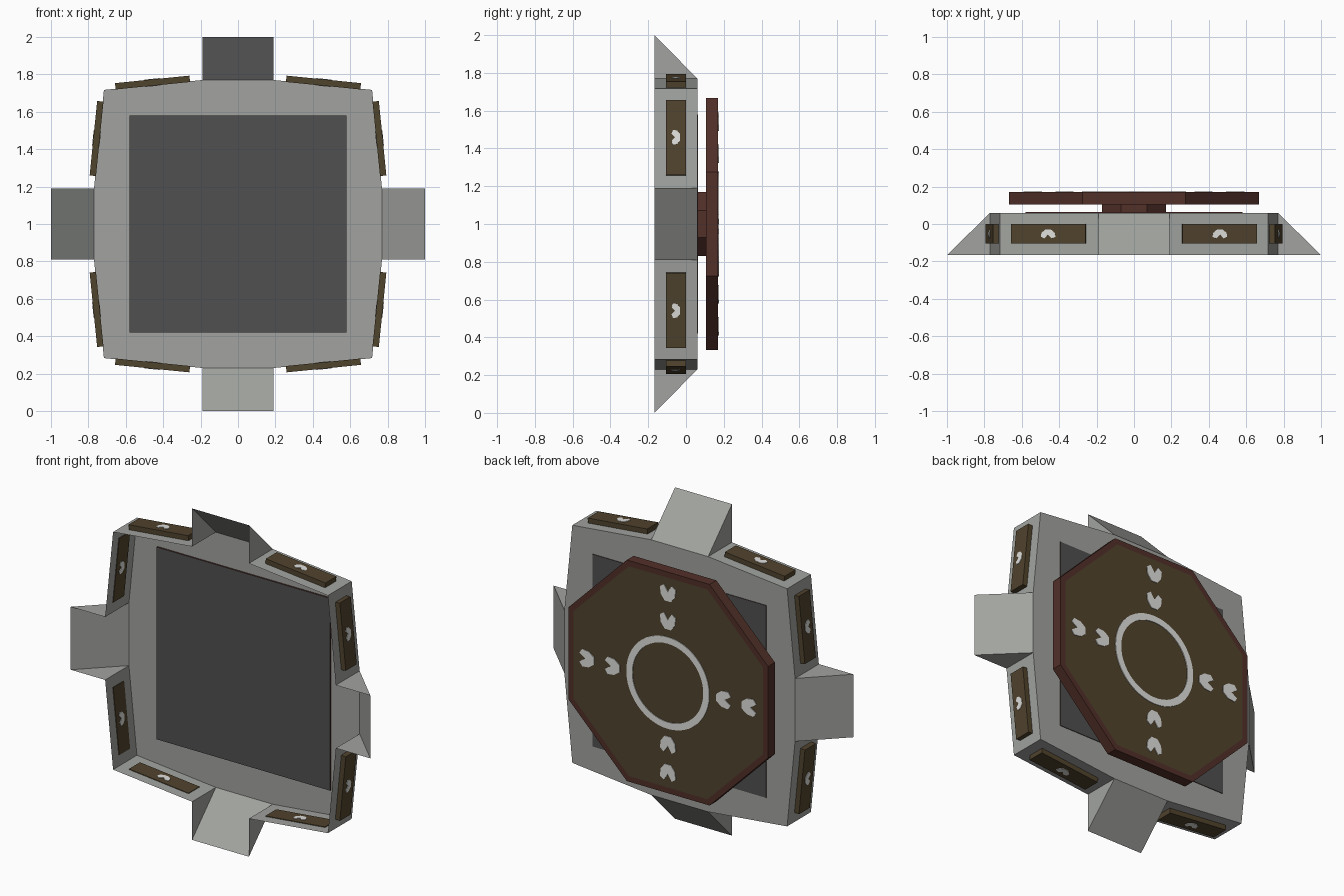
import bpy, bmesh, math
from mathutils import Vector as V

if "Cube" in bpy.data.objects:
    bpy.data.objects.remove(bpy.data.objects["Cube"])

def material(name, rgb):
    m = bpy.data.materials.new(name)
    m.diffuse_color = (*rgb, 1)
    m.use_nodes = True
    m.node_tree.nodes["Principled BSDF"].inputs["Base Color"].default_value = m.diffuse_color
    return m

GREY = material("frame grey", (.36, .37, .35))
DARK = material("dark panel", (.08, .08, .08))
RED = material("red brown", (.085, .029, .022))
OLIVE = material("olive brown", (.081, .056, .026))
WHITE = material("pale marking", (.74, .74, .72))

FRONT, BACK = -.167, .06

def turn(k, r, s, y):
    """Point r outward and s sideways on side k (quarter turns about y)."""
    c, d = [(1, 0), (0, 1), (-1, 0), (0, -1)][k]
    return V((r * c - s * d, y, r * d + s * c + 1))

def polygon(bm, pts):
    return bm.faces.new([bm.verts.new(p) for p in pts])

def prism(bm, pts, vec):
    a = [bm.verts.new(p) for p in pts]
    b = [bm.verts.new(V(p) + V(vec)) for p in pts]
    n = len(a)
    bm.faces.new(a)
    cap = bm.faces.new(b)
    for i in range(n):
        bm.faces.new((a[i], a[(i + 1) % n], b[(i + 1) % n], b[i]))
    return cap

def finish(bm, name, *mats):
    bmesh.ops.recalc_face_normals(bm, faces=bm.faces[:])
    me = bpy.data.meshes.new(name)
    bm.to_mesh(me)
    bm.free()
    for m in mats:
        me.materials.append(m)
    ob = bpy.data.objects.new(name, me)
    bpy.context.collection.objects.link(ob)
    return ob

def octagon(apothem, y):
    r = apothem / math.cos(math.pi / 8)
    return [V((r * math.cos((i + .5) * math.pi / 4), y,
               1 + r * math.sin((i + .5) * math.pi / 4))) for i in range(8)]

# Frame: open-fronted shell with bowed walls and four hollow wedges
bm = bmesh.new()
outline = []
for k in range(4):
    outline += [turn(k, .77, -.19, BACK), turn(k, .77, .19, BACK), turn(k, .717, .717, BACK)]
    for s in (-1, 1):
        polygon(bm, [turn(k, .77, .19 * s, BACK), turn(k, .717, .717 * s, BACK),
                     turn(k, .717, .717 * s, FRONT), turn(k, .77, .19 * s, FRONT)])
        polygon(bm, [turn(k, .77, .19 * s, BACK), turn(k, 1, .19 * s, FRONT),
                     turn(k, .77, .19 * s, FRONT)])
    polygon(bm, [turn(k, .77, -.19, BACK), turn(k, .77, .19, BACK),
                 turn(k, 1, .19, FRONT), turn(k, 1, -.19, FRONT)])
polygon(bm, outline)
bmesh.ops.remove_doubles(bm, verts=bm.verts[:], dist=.0005)
finish(bm, "frame", GREY)

# Square panel with red edges
bm = bmesh.new()
prism(bm, [turn(k, .58, .58, .05) for k in range(4)], (0, .014, 0))
bm.normal_update()
for f in bm.faces:
    f.material_index = 0 if abs(f.normal.y) > .5 else 1
finish(bm, "centre_panel", DARK, RED)

# Hub and octagonal disc with an inset olive face
bm = bmesh.new()
prism(bm, octagon(.17, .06), (0, .047, 0))
finish(bm, "hub", RED)
bm = bmesh.new()
cap = prism(bm, octagon(.667, .105), (0, .065, 0))
bmesh.ops.recalc_face_normals(bm, faces=bm.faces[:])
bmesh.ops.inset_individual(bm, faces=[cap], thickness=.037)
cap.material_index = 1
finish(bm, "disc", RED, OLIVE)

# Notched arrow mark: half outline, mirrored
HALF = [(.25, .48), (.5, .3), (.45, -.12), (.2, -.45)]
ARROW = [(0, .1)] + HALF + [(-a, b) for a, b in reversed(HALF)]

def arrow(bm, centre, across, back, thickness):
    prism(bm, [centre + across * a + back * b for a, b in ARROW], thickness)

# Disc markings: ring and pairs of inward arrows
bm = bmesh.new()
N = 48
for i in range(N):
    quad = []
    for r, j in ((.237, i), (.277, i), (.277, i + 1), (.237, i + 1)):
        t = j * math.tau / N
        quad.append(V((r * math.cos(t), .174, 1 + r * math.sin(t))))
    f = polygon(bm, quad)
bmesh.ops.remove_doubles(bm, verts=bm.verts[:], dist=.0005)
ring = bm.faces[:]
up = bmesh.ops.extrude_face_region(bm, geom=ring)["geom"]
for v in up:
    if isinstance(v, bmesh.types.BMVert):
        v.co.y = .169
for k in range(4):
    out = turn(k, 1, 0, 0) - V((0, 0, 1))
    side = turn(k, 0, 1, 0) - V((0, 0, 1))
    for d in (.37, .54):
        arrow(bm, turn(k, d, 0, .169), side * .105, out * .105, (0, .005, 0))
finish(bm, "disc_markings", WHITE)

# Rim plates set into the bowed walls, marked inside and outside
plates, marks = bmesh.new(), bmesh.new()
for k in range(4):
    for s in (-1, 1):
        p0, p1 = turn(k, .77, .19 * s, -.053), turn(k, .717, .717 * s, -.053)
        t = (p1 - p0).normalized()
        n = V((-t.z, 0, t.x))
        mid = p0 + t * .267
        if n.dot(mid - V((0, mid.y, 1))) < 0:
            n = -n
        yy = V((0, .052, 0))
        base = mid - n * .004
        prism(plates, [base + t * .2 * a + yy * b
                       for a, b in ((-1, -1), (1, -1), (1, 1), (-1, 1))], n * .034)
        for c, thick in ((mid + n * .03, n * .003), (base, n * -.003)):
            arrow(marks, c, t * .08, V((0, -.05, 0)), thick)
finish(plates, "rim_plates", OLIVE)
finish(marks, "rim_markings", WHITE)
